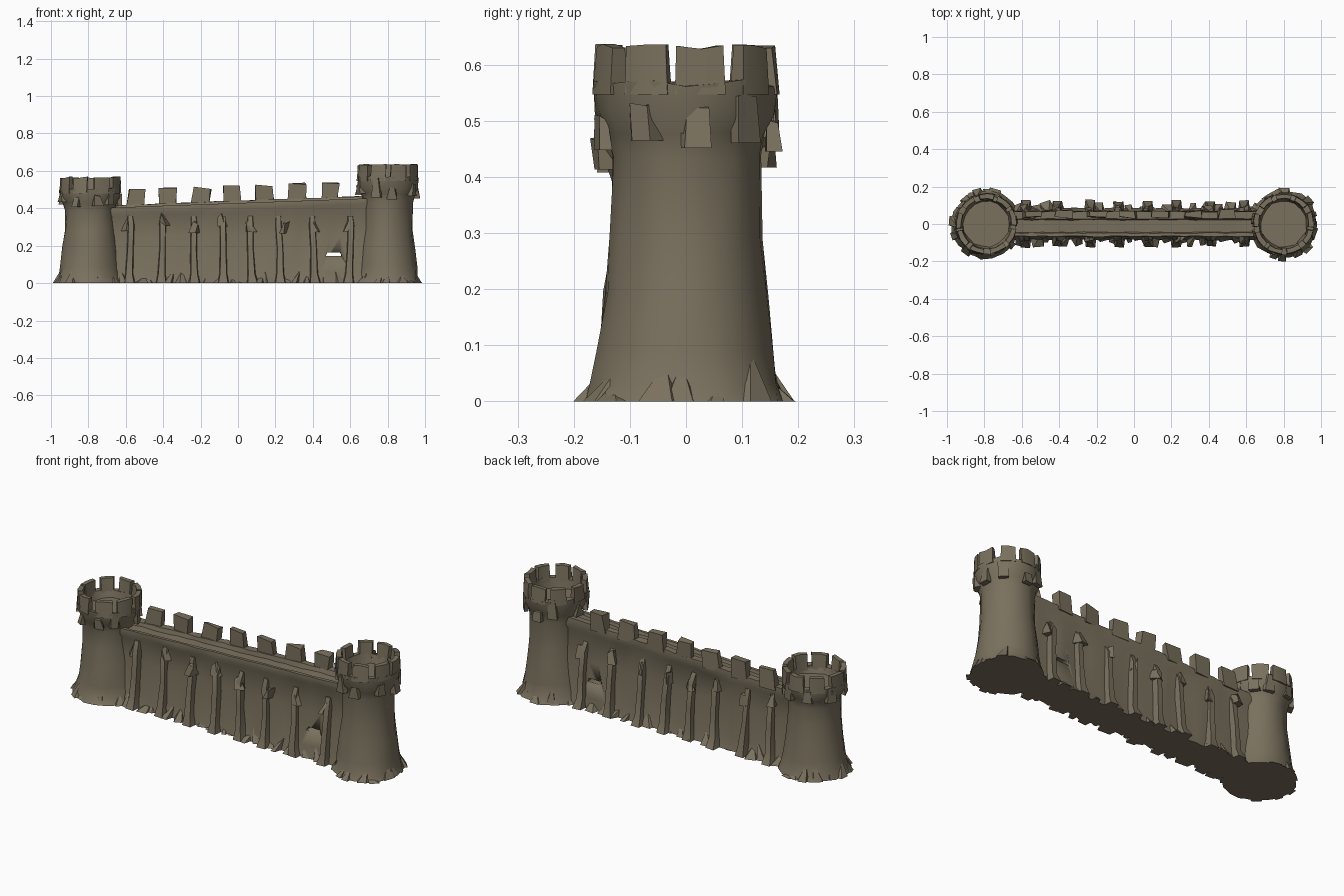
import bpy, bmesh, math, random
from mathutils import Vector, Matrix

random.seed(7)
if "Cube" in bpy.data.objects:
    bpy.data.objects.remove(bpy.data.objects["Cube"], do_unlink=True)

stone = bpy.data.materials.new("weathered_stone")
stone.use_nodes = True
COLOR = (0.195, 0.165, 0.112, 1)
stone.diffuse_color = COLOR
stone.node_tree.nodes["Principled BSDF"].inputs["Base Color"].default_value = COLOR


def jit(a):
    return random.uniform(-a, a)


def finish(bm, name, angle=50):
    bmesh.ops.recalc_face_normals(bm, faces=bm.faces)
    mesh = bpy.data.meshes.new(name)
    bm.to_mesh(mesh)
    bm.free()
    obj = bpy.data.objects.new(name, mesh)
    bpy.context.collection.objects.link(obj)
    mesh.materials.append(stone)
    bpy.ops.object.select_all(action='DESELECT')
    bpy.context.view_layer.objects.active = obj
    obj.select_set(True)
    bpy.ops.object.shade_smooth_by_angle(angle=math.radians(angle))
    return obj


def loft(bm, rings):
    """Skin closed rings of points and cap both ends."""
    vr = [[bm.verts.new(p) for p in ring] for ring in rings]
    n = len(vr[0])
    for a, b in zip(vr, vr[1:]):
        for i in range(n):
            j = (i + 1) % n
            bm.faces.new((a[i], a[j], b[j], b[i]))
    bm.faces.new(vr[0])
    bm.faces.new(vr[-1])


def block(bm, center, size, taper=0.85, wobble=0.008, lean=0.0, turn=0.0):
    """Rough tapered stone standing on its base centre."""
    rot = Matrix.Rotation(turn, 3, 'Z')
    rings = []
    for z, k in ((0, 1), (size[2], taper)):
        rings.append([Vector(center) + rot @ Vector((
            sx * size[0] / 2 * k + jit(wobble) + lean * (z > 0),
            sy * size[1] / 2 * k + jit(wobble), z + jit(wobble) * (z > 0)))
            for sx, sy in ((-1, -1), (1, -1), (1, 1), (-1, 1))])
    loft(bm, rings)


def shard(bm, x, y, out, width, reach, height):
    """Thin broken slab leaning against a surface; out is its outward angle."""
    o = Vector((math.cos(out), math.sin(out), 0))
    s = Vector((-o.y, o.x, 0))
    p = Vector((x, y, 0))
    foot = [p - o * 0.04 - s * width, p - o * 0.04 + s * width,
            p + o * reach + s * (width * 0.6 + jit(0.01)), p + o * reach - s * width * 0.6]
    tip = p - o * 0.02 + s * jit(width) + Vector((0, 0, height))
    vs = [bm.verts.new(v) for v in foot]
    t = bm.verts.new(tip)
    bm.faces.new(vs)
    for i in range(4):
        bm.faces.new((vs[i], vs[(i + 1) % 4], t))


# Towers: flared shaft, overhanging crown, hollow top
def tower(name, cx, crown, top, seg=18):
    lip = top - 0.065
    profile = [(0.185, 0), (0.168, 0.03), (0.158, 0.09), (0.145, 0.19), (0.134, 0.29),
               (0.132, crown - 0.07), (0.142, crown - 0.03), (0.161, crown + 0.005),
               (0.163, lip), (0.132, lip), (0.122, crown + 0.01)]
    bm = bmesh.new()
    rings = []
    for r, z in profile:
        rough = 0.012 if z < 0.05 else 0.005
        rings.append([(cx + math.cos(a) * (r + jit(rough)),
                       math.sin(a) * (r + jit(rough)),
                       z + (jit(0.007) if z > 0 else 0))
                      for a in (2 * math.pi * i / seg for i in range(seg))])
    loft(bm, rings)
    finish(bm, name)

    # Crown teeth, curved to follow the rim
    bm = bmesh.new()
    count = 9
    for i in range(count):
        mid = 2 * math.pi * (i + 0.3) / count + jit(0.05)
        half = math.pi / count * random.uniform(0.68, 0.85)
        rings = []
        for a in (mid - half, mid, mid + half):
            lean, cut = jit(0.03), jit(0.005)
            ring = []
            for r, z in ((0.128, lip - 0.02), (0.165, lip - 0.02),
                         (0.161, top + cut), (0.136, top + cut)):
                b = a + (lean if z > lip else 0)
                ring.append((cx + math.cos(b) * (r + jit(0.003)),
                             math.sin(b) * (r + jit(0.003)), z))
            rings.append(ring)
        loft(bm, rings)
    finish(bm, name + "_battlements", 35)

    # Broken stones hanging on the crown
    bm = bmesh.new()
    for i in range(9):
        a = 2 * math.pi * i / 9 + jit(0.2)
        block(bm, (cx + math.cos(a) * 0.155, math.sin(a) * 0.155, crown - 0.04 + jit(0.02)),
              (0.025, 0.05, 0.08 + jit(0.03)), 0.7, 0.009, 0, a)
    finish(bm, name + "_corbels")

    # Rubble around the foot
    bm = bmesh.new()
    for i in range(16):
        a = 2 * math.pi * i / 16 + jit(0.15)
        shard(bm, cx + math.cos(a) * 0.165, math.sin(a) * 0.165, a,
              random.uniform(0.025, 0.05), random.uniform(0.01, 0.036),
              random.uniform(0.02, 0.11))
    finish(bm, name + "_rubble", 30)


tower("right_tower", -0.79, 0.455, 0.565)
tower("left_tower", 0.80, 0.505, 0.632)


# Curtain wall: rising walkway with a low front lip and a back parapet
def wall_top(x):
    return 0.428 + 0.036 * x


SECTION = [(-0.085, 0, 0), (-0.072, 0.06, 0), (-0.062, 0.25, 0), (-0.058, -0.05, 1),
           (-0.068, -0.03, 1), (-0.066, 0, 1), (-0.048, 0, 1), (-0.044, -0.015, 1),
           (0.022, -0.012, 1), (0.028, 0.012, 1), (0.066, 0.012, 1), (0.07, -0.03, 1),
           (0.06, -0.05, 1), (0.064, 0.25, 0), (0.072, 0.06, 0), (0.085, 0, 0)]
bm = bmesh.new()
rings = []
STEPS = 26
for i in range(STEPS + 1):
    x = -0.71 + 1.42 * i / STEPS
    ring = []
    for y, z, upper in SECTION:
        body = z in (0.06, 0.25)
        ring.append((x + jit(0.006), y + jit(0.010 if body else 0.003),
                     z + (wall_top(x) if upper else 0) + (jit(0.003) if z else 0)))
    rings.append(ring)
loft(bm, rings)
wall = finish(bm, "curtain_wall")

# Small breach through the wall
bm = bmesh.new()
block(bm, (0.51, 0, 0.145), (0.085, 0.4, 0.018), 0.8, 0.004)
cutter = finish(bm, "breach_cutter")
cutter.hide_render = True
cutter.hide_viewport = True
cut = wall.modifiers.new("breach", 'BOOLEAN')
cut.object = cutter
cut.operation = 'DIFFERENCE'
cut.solver = 'EXACT'

# Wall merlons along the back parapet
bm = bmesh.new()
for i in range(7):
    x = -0.55 + 0.173 * i
    block(bm, (x, 0.052, wall_top(x) - 0.01), (0.092, 0.038, 0.1),
          random.uniform(0.88, 1.08), 0.008, jit(0.015))
finish(bm, "wall_merlons", 30)

# Leaning buttresses on both faces, with ragged stones at their heads
bm = bmesh.new()
for side in (-1, 1):
    for x in (-0.58, -0.41, -0.235, -0.08, 0.075, 0.23, 0.41, 0.59):
        rings = []
        lean = jit(0.015)
        for z, reach, half in ((0, 0.125, 0.025), (0.05, 0.108, 0.017), (0.18, 0.092, 0.014),
                               (0.31, 0.085, 0.014), (0.36, 0.062, 0.012)):
            c = x + lean * z / 0.36 + jit(0.004)
            y = side * (reach + jit(0.006))
            rings.append([(c - half * 1.5, side * 0.03, z), (c + half * 1.5, side * 0.03, z),
                          (c + half, y, z), (c - half, y + jit(0.005), z)])
        loft(bm, rings)
        block(bm, (x + jit(0.015), side * 0.07, 0.29 + jit(0.03)),
              (0.035, 0.05, 0.06), 0.5, 0.012, jit(0.02), jit(0.6))
finish(bm, "buttresses", 40)

# Rubble along the foot of the wall
bm = bmesh.new()
for side in (-1, 1):
    for i in range(18):
        x = -0.6 + 1.2 * i / 17 + jit(0.02)
        shard(bm, x, side * 0.075, side * math.pi / 2 + jit(0.4),
              random.uniform(0.02, 0.045), random.uniform(0.01, 0.05),
              random.uniform(0.02, 0.09))
finish(bm, "wall_rubble", 30)
